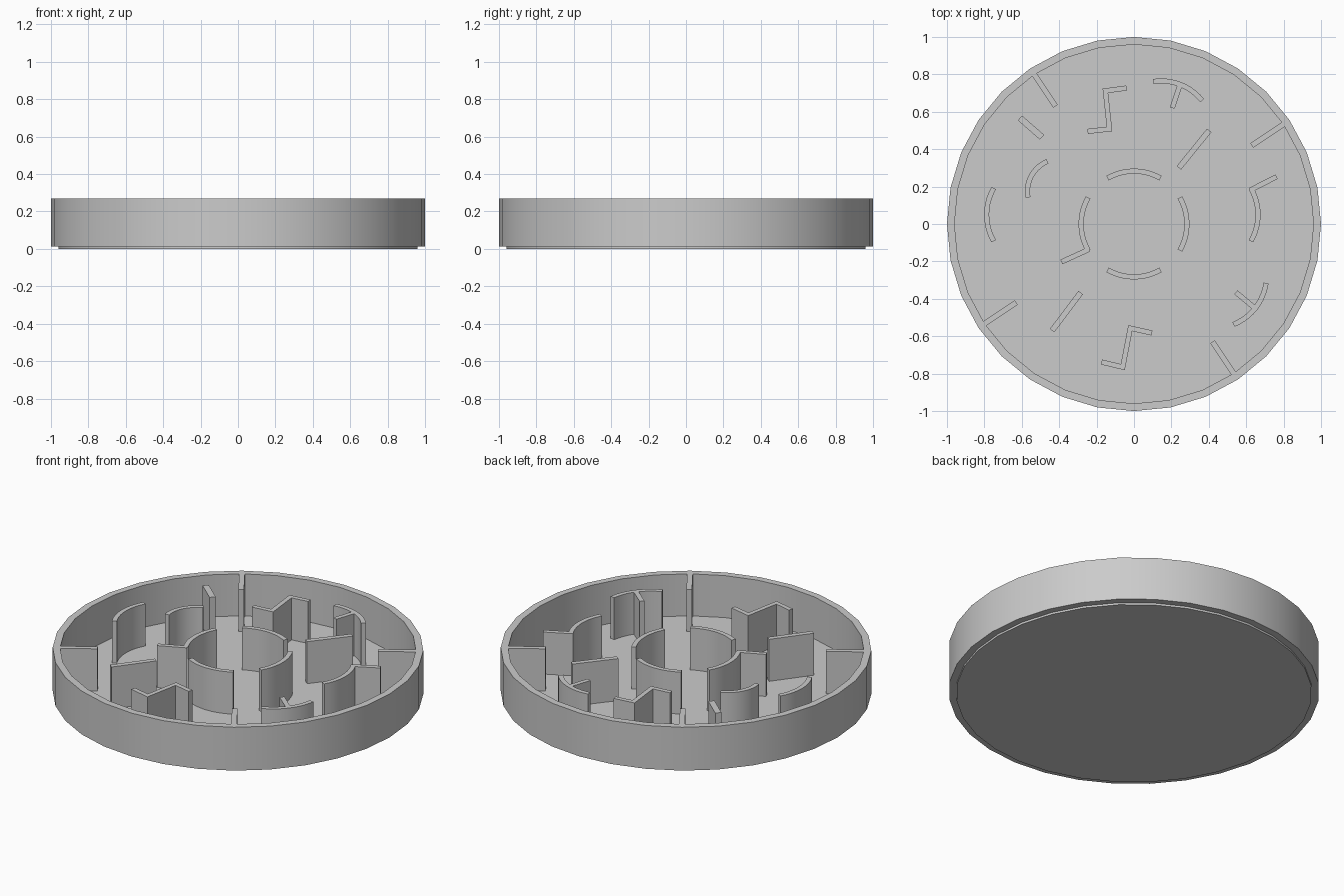
import bpy, bmesh, math
from mathutils import Vector

if "Cube" in bpy.data.objects:
    bpy.data.objects.remove(bpy.data.objects["Cube"])

FLOOR, TOP, THICK = 0.015, 0.27, 0.027


def finish(name, bm):
    bmesh.ops.recalc_face_normals(bm, faces=bm.faces)
    mesh = bpy.data.meshes.new(name)
    bm.to_mesh(mesh)
    bm.free()
    ob = bpy.data.objects.new(name, mesh)
    bpy.context.collection.objects.link(ob)
    bpy.ops.object.select_all(action='DESELECT')
    bpy.context.view_layer.objects.active = ob
    ob.select_set(True)
    bpy.ops.object.shade_smooth_by_angle(angle=math.radians(30))
    return ob


def strip(name, left, right, z0, z1, closed=False):
    """Upright wall between two matching outlines."""
    bm = bmesh.new()
    cols = [[bm.verts.new((p.x, p.y, z)) for p, z in
             ((l, z0), (l, z1), (r, z1), (r, z0))] for l, r in zip(left, right)]
    n = len(cols)
    for i in range(n if closed else n - 1):
        a, b = cols[i], cols[(i + 1) % n]
        for k in range(4):
            bm.faces.new((a[k], a[(k + 1) % 4], b[(k + 1) % 4], b[k]))
    if not closed:
        bm.faces.new(cols[0])
        bm.faces.new(cols[-1])
    return finish(name, bm)


def wall(name, pts, width=THICK):
    """Wall following a centre line, with mitred corners."""
    pts = [Vector(p) for p in pts]
    left, right = [], []
    for i, p in enumerate(pts):
        d0 = (p - pts[i - 1]).normalized() if i else (pts[1] - p).normalized()
        d1 = (pts[i + 1] - p).normalized() if i < len(pts) - 1 else d0
        n0, n1 = Vector((-d0.y, d0.x)), Vector((-d1.y, d1.x))
        m = (n0 + n1).normalized()
        m *= width / 2 / m.dot(n0)
        left.append(p + m)
        right.append(p - m)
    return strip(name, left, right, FLOOR, TOP)


def arc(a, b, turn=60, steps=10):
    """Counter-clockwise arc from a to b turning through the given angle."""
    a, b, t = Vector(a), Vector(b), math.radians(turn)
    d = b - a
    c = (a + b) / 2 + Vector((-d.y, d.x)) / 2 / math.tan(t / 2)
    v = a - c
    out = []
    for i in range(steps + 1):
        s = t * i / steps
        out.append(c + Vector((v.x * math.cos(s) - v.y * math.sin(s),
                               v.x * math.sin(s) + v.y * math.cos(s))))
    return out


def polar(r, deg, cx=0, cy=0):
    return (cx + r * math.cos(math.radians(deg)), cy + r * math.sin(math.radians(deg)))


def side_arc(name, deg, cx=0, cy=0):
    return wall(name, arc(polar(0.283, deg - 30, cx, cy), polar(0.283, deg + 30, cx, cy)))


# Base disc
bm = bmesh.new()
bmesh.ops.create_cone(bm, cap_ends=True, segments=32, radius1=0.96, radius2=0.96, depth=0.02)
bmesh.ops.translate(bm, verts=bm.verts, vec=(0, 0, 0.01))
finish("base_disc", bm)

# Outer rim
angles = [i * 11.25 for i in range(32)]
strip("outer_rim", [Vector(polar(1, a)) for a in angles],
      [Vector(polar(0.96, a)) for a in angles], 0.012, TOP, closed=True)

# Four spokes growing inwards from the rim
for i in range(4):
    a = 33.7 + 90 * i
    wall(f"rim_spoke_{i}", [polar(0.963, a), polar(0.757, a)], 0.03)

# Central broken ring and its tail
for i in range(4):
    side_arc(f"centre_arc_{i}", 90 * i)
wall("centre_tail", [(-0.24, -0.135), (-0.388, -0.203)])

# Left and right arcs
side_arc("left_arc", 180, -0.505, 0.05)
side_arc("right_arc", 0, 0.38, 0.05)
wall("right_tail", [(0.62, 0.18), (0.762, 0.253)])

# Back right and front right arcs, each with a stem
wall("back_arc", arc((0.364, 0.66), (0.104, 0.762)))
wall("back_stem", [(0.245, 0.742), (0.204, 0.62)])
wall("front_arc", arc((0.532, -0.537), (0.706, -0.316)))
wall("front_stem", [(0.545, -0.365), (0.652, -0.455)])

# Small tight arc
wall("small_arc", arc((-0.463, 0.335), (-0.567, 0.142), 78))

# Straight free-standing bars
wall("short_bar", [(-0.61, 0.567), (-0.492, 0.464)], 0.034)
wall("right_bar", [(0.24, 0.3), (0.402, 0.5)], 0.03)
wall("left_bar", [(-0.285, -0.367), (-0.438, -0.57)], 0.03)

# Zigzag walls
wall("back_zigzag", [(-0.04, 0.727), (-0.153, 0.712), (-0.131, 0.508), (-0.248, 0.495)])
wall("front_zigzag", [(0.096, -0.583), (-0.02, -0.557), (-0.06, -0.765), (-0.174, -0.738)])
